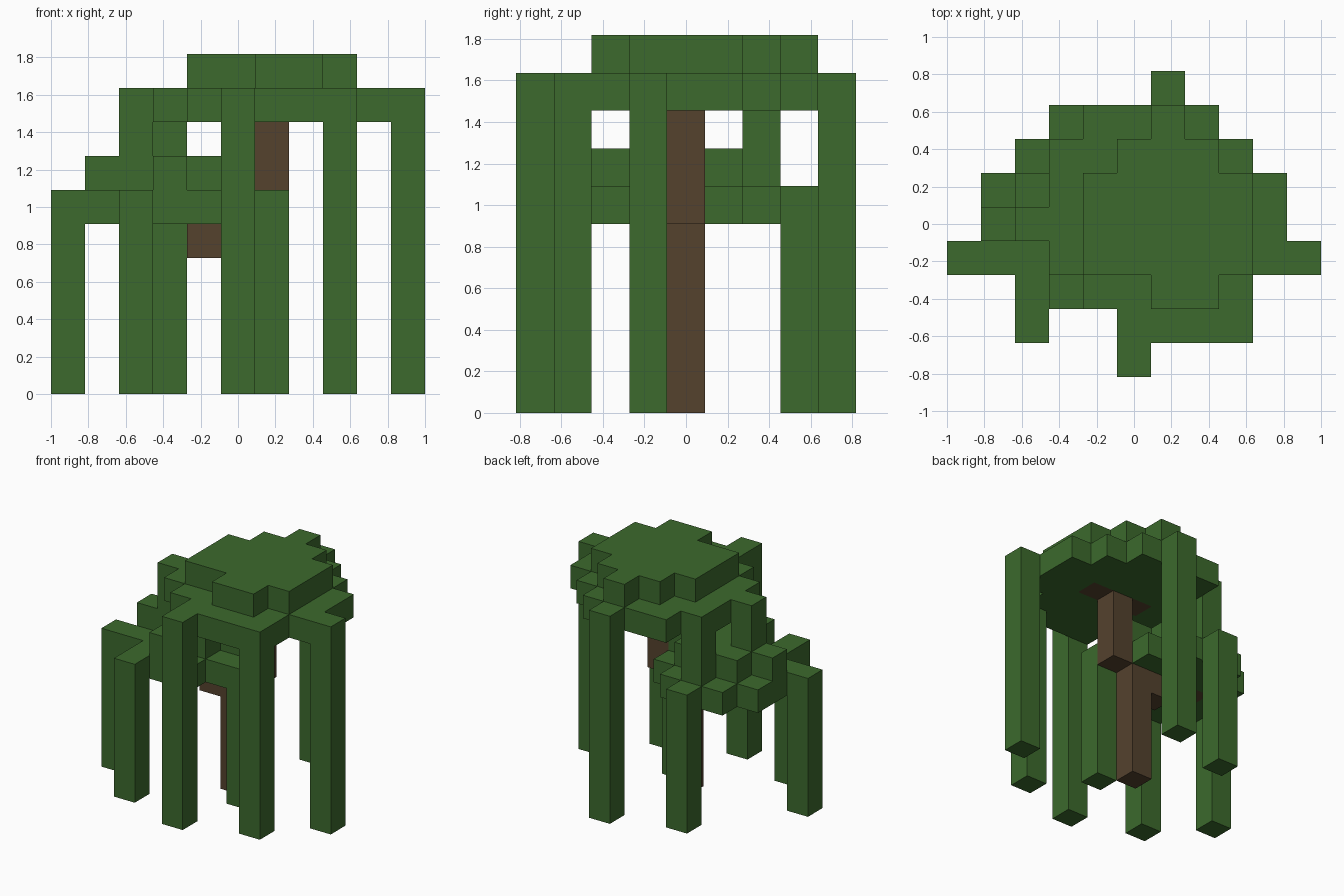
import bpy, bmesh, math
from mathutils import Vector

if "Cube" in bpy.data.objects:
    bpy.data.objects.remove(bpy.data.objects["Cube"], do_unlink=True)

CELL = 2 / 11  # edge of one block


def make_material(name, rgb):
    mat = bpy.data.materials.new(name)
    mat.use_nodes = True
    colour = (*rgb, 1)
    mat.diffuse_color = colour
    mat.node_tree.nodes["Principled BSDF"].inputs["Base Color"].default_value = colour
    return mat


leaf_green = make_material("leaf green", (0.045, 0.143, 0.026))
bark_brown = make_material("bark brown", (0.089, 0.054, 0.027))


def layer(z, rows):
    """Blocks of one level; rows maps y to the first and last x."""
    return {(x, y, z) for y, (a, b) in rows.items() for x in range(a, b + 1)}


def strand(x, y, bottom, top):
    """A vertical run of blocks."""
    return {(x, y, z) for z in range(bottom, top + 1)}


def build(name, cells, solid, mat):
    """Skin the outside of a block set, skipping faces against other blocks."""
    bm = bmesh.new()
    for cell in sorted(cells):
        centre = Vector(cell) + Vector((0, 0, 0.5))
        for axis in range(3):
            for sign in (-1, 1):
                normal = Vector((0, 0, 0))
                normal[axis] = sign
                if tuple(int(c + n) for c, n in zip(cell, normal)) in solid:
                    continue
                u = Vector((0, 0, 0))
                u[(axis + 1) % 3] = 0.5
                v = normal.cross(u)
                mid = centre + normal / 2
                corners = (mid - u - v, mid + u - v, mid + u + v, mid - u + v)
                bm.faces.new([bm.verts.new(c * CELL) for c in corners])
    bmesh.ops.remove_doubles(bm, verts=bm.verts, dist=CELL / 100)
    # merge flat neighbours into large clean faces
    bmesh.ops.dissolve_limit(bm, angle_limit=math.radians(1),
                             verts=bm.verts, edges=bm.edges)
    mesh = bpy.data.meshes.new(name)
    bm.to_mesh(mesh)
    bm.free()
    mesh.materials.append(mat)
    obj = bpy.data.objects.new(name, mesh)
    bpy.context.collection.objects.link(obj)


# Trunk with a side step and the limbs inside both crowns
trunk = strand(0, 0, 0, 4) | strand(1, 0, 5, 7)
trunk |= {(-1, 0, 4)}
trunk |= layer(5, {0: (-3, -1)}) | layer(8, {0: (0, 2)})

# Upper crown: cap and wide brim
upper = layer(9, {-2: (1, 2), -1: (-1, 3), 0: (-1, 3), 1: (-1, 3),
                  2: (0, 2), 3: (1, 1)})
upper |= layer(8, {-4: (0, 0), -3: (0, 3), -2: (-1, 3), -1: (-2, 5), 0: (-3, 4),
                   1: (-2, 4), 2: (-2, 3), 3: (-1, 2), 4: (1, 1)})

# Lower crown: cap and brim
lower = layer(6, {-2: (-2, -2), -1: (-2, -1), 0: (-4, 0), 1: (-3, -1), 2: (-2, -2)})
lower |= layer(5, {-3: (-3, -3), -2: (-3, -1), -1: (-5, 1), 0: (-4, 0),
                   1: (-4, 0), 2: (-3, -1), 3: (-2, -2)})

# Hanging strands
upper_strands = strand(-3, 0, 7, 7) | strand(-2, 2, 7, 7)
for x, y in ((5, -1), (3, -3), (0, -4), (1, 4)):
    upper_strands |= strand(x, y, 0, 7)
lower_strands = set()
for x, y in ((-5, -1), (-3, -3), (1, -1), (-2, 3)):
    lower_strands |= strand(x, y, 0, 4)

upper -= trunk
lower -= trunk
solid = trunk | upper | lower | upper_strands | lower_strands
build("trunk", trunk, solid, bark_brown)
build("upper_crown", upper | upper_strands, solid, leaf_green)
build("lower_crown", lower | lower_strands, solid, leaf_green)
